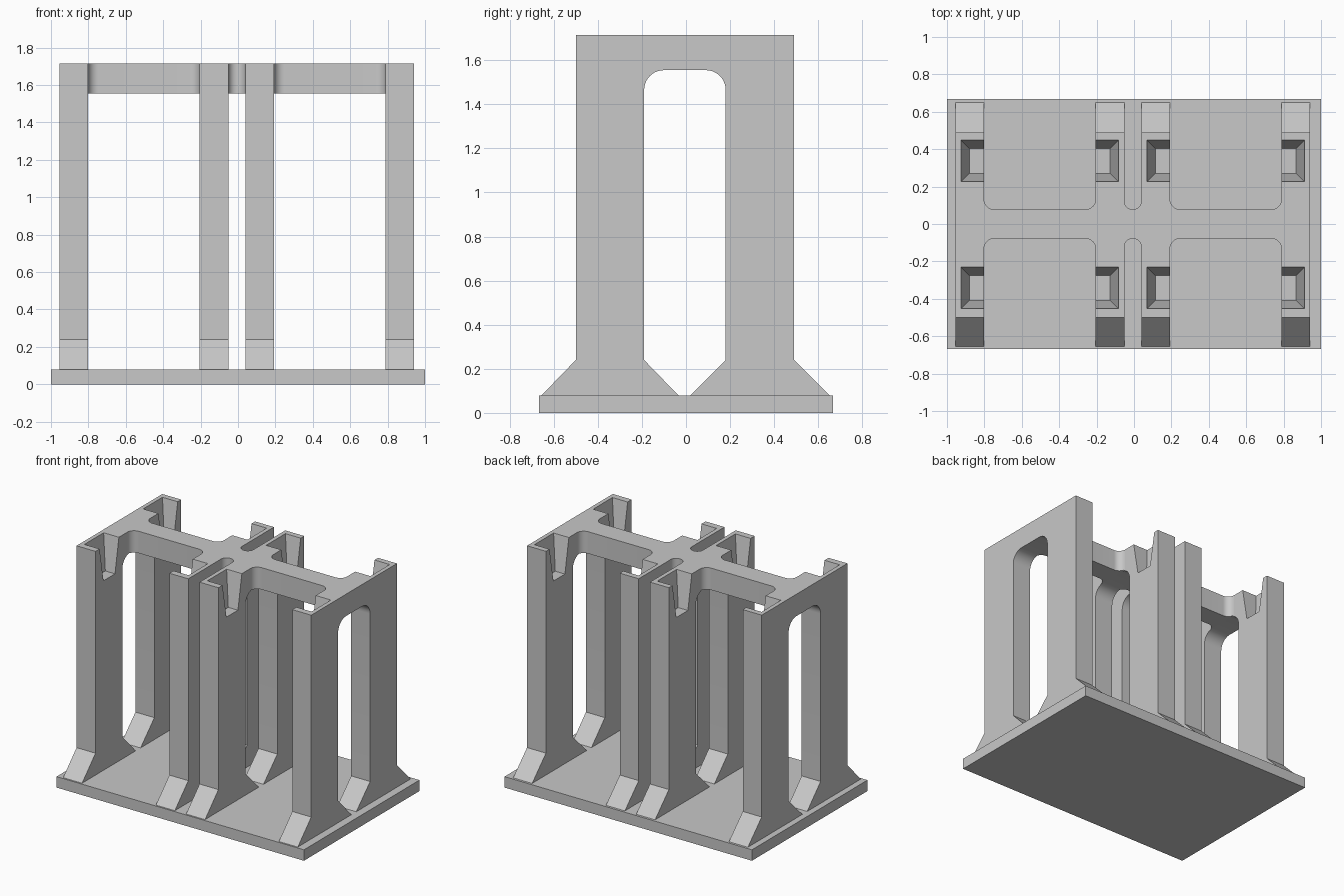
import bpy, bmesh, math
from mathutils import Vector

if "Cube" in bpy.data.objects:
    bpy.data.objects.remove(bpy.data.objects["Cube"], do_unlink=True)

grey = bpy.data.materials.new("light_grey")
grey.use_nodes = True
grey.diffuse_color = (0.58, 0.58, 0.58, 1)
grey.node_tree.nodes["Principled BSDF"].inputs["Base Color"].default_value = (0.58, 0.58, 0.58, 1)

TOP, BASE, BEAM = 1.715, 0.08, 1.555


def finish(bm, name):
    bmesh.ops.recalc_face_normals(bm, faces=bm.faces)
    mesh = bpy.data.meshes.new(name)
    bm.to_mesh(mesh)
    bm.free()
    ob = bpy.data.objects.new(name, mesh)
    bpy.context.collection.objects.link(ob)
    mesh.materials.append(grey)
    return ob


def prism(name, points, offset):
    """Extrude a planar outline of 3D points by an offset vector."""
    bm = bmesh.new()
    face = bm.faces.new([bm.verts.new(p) for p in points])
    res = bmesh.ops.extrude_face_region(bm, geom=[face], use_keep_orig=True)
    verts = [v for v in res["geom"] if isinstance(v, bmesh.types.BMVert)]
    bmesh.ops.translate(bm, verts=verts, vec=Vector(offset))
    return finish(bm, name)


def arc(cx, cy, r, a0, a1, n=10):
    angles = [math.radians(a0 + (a1 - a0) * i / n) for i in range(n + 1)]
    return [(cx + r * math.cos(a), cy + r * math.sin(a)) for a in angles]


def smooth(ob):
    bpy.ops.object.select_all(action="DESELECT")
    ob.select_set(True)
    bpy.context.view_layer.objects.active = ob
    bpy.ops.object.shade_smooth_by_angle(angle=math.radians(30))


def pocket_cutter(x_wall, x_open, y0, y1):
    """Tapered pocket, open past x_open, sloping in on three sides."""
    depth, inset, over = 0.25, 0.045, 0.02
    s = 1 if x_open > x_wall else -1
    bm = bmesh.new()
    rings = []
    for z, t in ((TOP - depth, inset), (TOP + over, -inset * over / depth)):
        xa, xb = x_wall + s * t, x_open + s * 0.03
        rings.append([bm.verts.new(p) for p in (
            (xa, y0 + t, z), (xb, y0 + t, z), (xb, y1 - t, z), (xa, y1 - t, z))])
    low, high = rings
    bm.faces.new(low)
    bm.faces.new(high)
    for i in range(4):
        j = (i + 1) % 4
        bm.faces.new((low[i], low[j], high[j], high[i]))
    cutter = finish(bm, "pocket_cutter")
    cutter.hide_render = True
    return cutter


# Base plate
prism("base_plate", [(-1, -0.667, 0), (1, -0.667, 0), (1, 0.667, 0), (-1, 0.667, 0)], (0, 0, BASE))

# Arched frames with flared feet: outline in y and z
R = 0.09
outline = [(-0.655, BASE), (-0.5, 0.24), (-0.5, TOP), (0.49, TOP), (0.49, 0.24), (0.65, BASE),
           (0.02, BASE), (0.18, 0.24)]
outline += arc(0.18 - R, BEAM - R, R, 0, 90)
outline += arc(-0.19 + R, BEAM - R, R, 90, 180)
outline += [(-0.19, 0.24), (-0.035, BASE)]

# Name, x range, and which side the pockets open to
frames = [("outer_frame_right", -0.955, -0.802, 1), ("inner_frame_right", -0.205, -0.052, -1),
          ("inner_frame_left", 0.039, 0.192, 1), ("outer_frame_left", 0.789, 0.942, -1)]
for name, x0, x1, side in frames:
    frame = prism(name, [(x0, y, z) for y, z in outline], (x1 - x0, 0, 0))
    wall, opening = (x0 + 0.03, x1) if side > 0 else (x1 - 0.03, x0)
    for y0, y1 in ((-0.453, -0.23), (0.226, 0.449)):
        cutter = pocket_cutter(wall, opening, y0, y1)
        mod = frame.modifiers.new("pocket", "BOOLEAN")
        mod.operation, mod.solver, mod.object = "DIFFERENCE", "EXACT", cutter
        bpy.context.view_layer.objects.active = frame
        bpy.ops.object.modifier_apply(modifier=mod.name)
        bpy.data.objects.remove(cutter, do_unlink=True)
    smooth(frame)

# Top beams joining the frames, filleted where they meet them
for name, x0, x1, r in (("right_beam", -0.802, -0.205, 0.055),
                        ("centre_beam", -0.052, 0.039, 0.045),
                        ("left_beam", 0.192, 0.789, 0.055)):
    h = 0.078
    pts = (arc(x0 + r, -h - r, r, 180, 90) + arc(x1 - r, -h - r, r, 90, 0)
           + arc(x1 - r, h + r, r, 0, -90) + arc(x0 + r, h + r, r, -90, -180))
    smooth(prism(name, [(x, y, BEAM) for x, y in pts], (0, 0, TOP - BEAM)))
